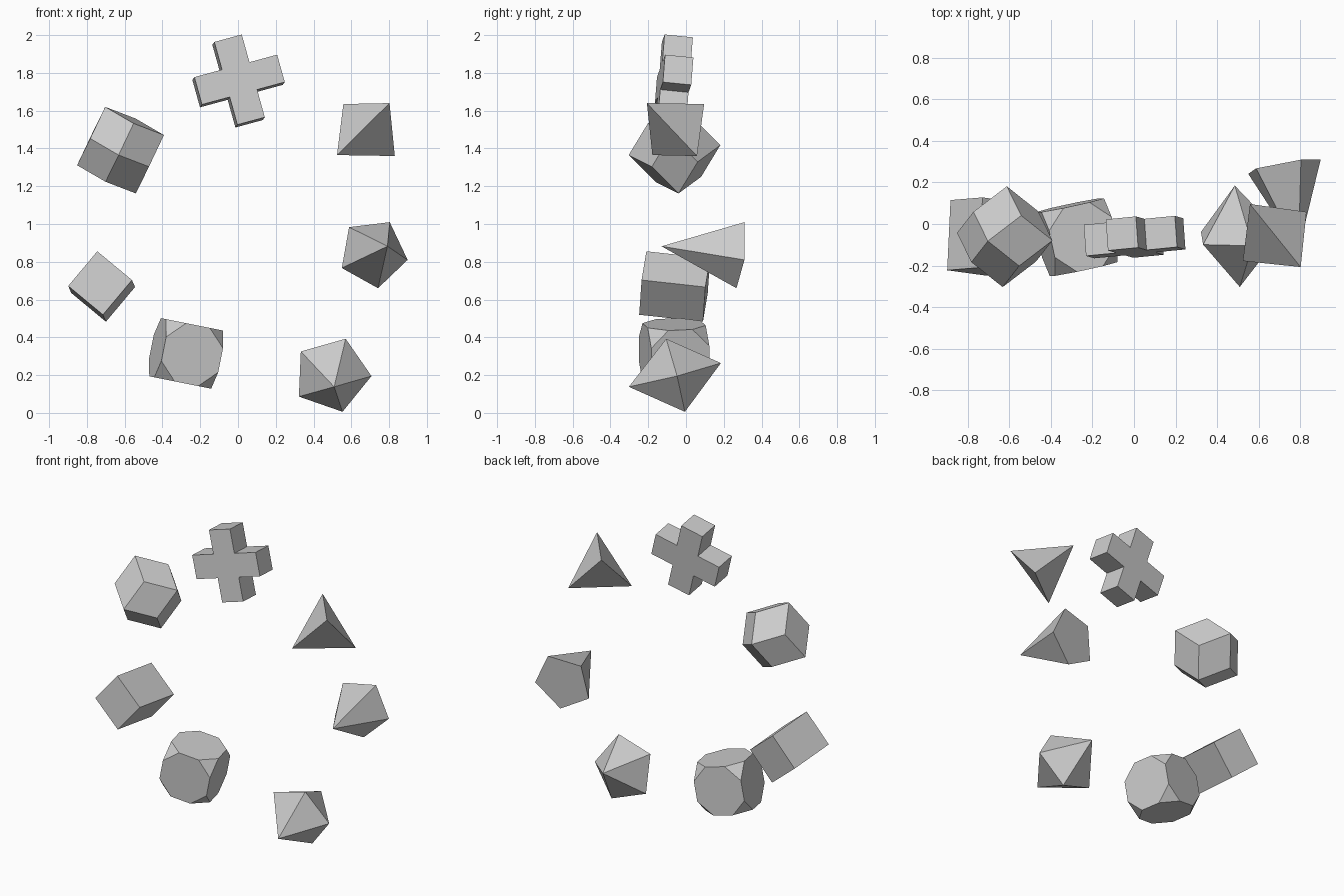
import bpy, bmesh
from math import sin, cos, tau, sqrt
from itertools import product
from mathutils import Vector, Matrix

if "Cube" in bpy.data.objects:
    bpy.data.objects.remove(bpy.data.objects["Cube"])


def frame(loc, axis, ref):
    """Placement whose local z follows axis and local x leans to ref."""
    z = Vector(axis).normalized()
    x = Vector(ref)
    x = (x - x.dot(z) * z).normalized()
    m = Matrix((x, z.cross(x), z)).transposed().to_4x4()
    m.translation = Vector(loc)
    return m


def finish(name, bm, mat):
    bmesh.ops.recalc_face_normals(bm, faces=bm.faces[:])
    me = bpy.data.meshes.new(name)
    bm.to_mesh(me)
    bm.free()
    ob = bpy.data.objects.new(name, me)
    ob.matrix_world = mat
    bpy.context.collection.objects.link(ob)
    return ob


def hull(name, points, mat=Matrix()):
    """Convex solid through the points, with flat faces merged."""
    bm = bmesh.new()
    for p in points:
        bm.verts.new(p)
    bmesh.ops.convex_hull(bm, input=bm.verts[:])
    bmesh.ops.dissolve_limit(bm, angle_limit=0.02, verts=bm.verts[:], edges=bm.edges[:])
    return finish(name, bm, mat)


def ring(n, r):
    return [(r * cos(tau * i / n), r * sin(tau * i / n), 0) for i in range(n)]


# Cross: twelve-corner profile, extruded through its depth
w, l = 0.0755, 0.228
arm = [(l, -w), (l, w), (w, w)]
profile = []
for i in range(4):
    for x, y in arm:
        for _ in range(i):
            x, y = -y, x
        profile.append((x, y, -w))
bm = bmesh.new()
face = bm.faces.new([bm.verts.new(p) for p in profile])
ext = bmesh.ops.extrude_face_region(bm, geom=[face])
bmesh.ops.translate(bm, vec=(0, 0, 2 * w),
                    verts=[v for v in ext["geom"] if isinstance(v, bmesh.types.BMVert)])
finish("cross", bm, frame((0.003, -0.063, 1.757), (0.071, -1, 0.099), (0.225, 0.022, 0.061)))

# Rhombic dodecahedron: cube corners plus axis points
r = 0.244
pts = [Vector(p) * r / 2 for p in product((-1, 1), repeat=3)]
for i in range(3):
    for s in (-r, r):
        v = Vector((0, 0, 0))
        v[i] = s
        pts.append(v)
hull("rhombic_dodecahedron", pts,
     frame((-0.622, -0.061, 1.391), (-0.01, -0.243, -0.026), (0.2275, -0.018, 0.079)))

# Square block
a, b = 0.12, 0.17
hull("square_block", list(product((-a, a), (-a, a), (-b, b))),
     frame((-0.722, -0.06, 0.669), (0.016, 0.338, -0.037), (0.186, -0.026, -0.154)))

# Truncated cube: octagonal sides, triangular corners
h, t = 0.157, 0.157 * (sqrt(2) - 1)
pts = []
for sx, sy, sz in product((-1, 1), repeat=3):
    for d in ((h, h, t), (h, t, h), (t, h, h)):
        pts.append((sx * d[0], sy * d[1], sz * d[2]))
hull("truncated_cube", pts,
     frame((-0.275, -0.063, 0.315), (0.196, 0, 0.98), (0.958, 0.211, -0.192)))

# Five-sided bipyramid
hull("pentagonal_bipyramid", ring(5, 0.21) + [(0, 0, 0.252), (0, 0, -0.252)],
     frame((0.497, -0.059, 0.201), (0.012, -0.244, -0.063), (0.998, -0.06, -0.058)))

# Five-sided pyramid pointing forwards
hull("pentagonal_pyramid", ring(5, 0.188) + [(0, 0, 0.417)],
     frame((0.716, 0.279, 0.846), (0.075, -0.408, 0.036), (0.981, 0.16, -0.194)))

# Tetrahedron
hull("tetrahedron", [(0.558, 0.096, 1.635), (0.802, -0.207, 1.64),
                     (0.524, -0.178, 1.365), (0.83, 0.058, 1.36)])
